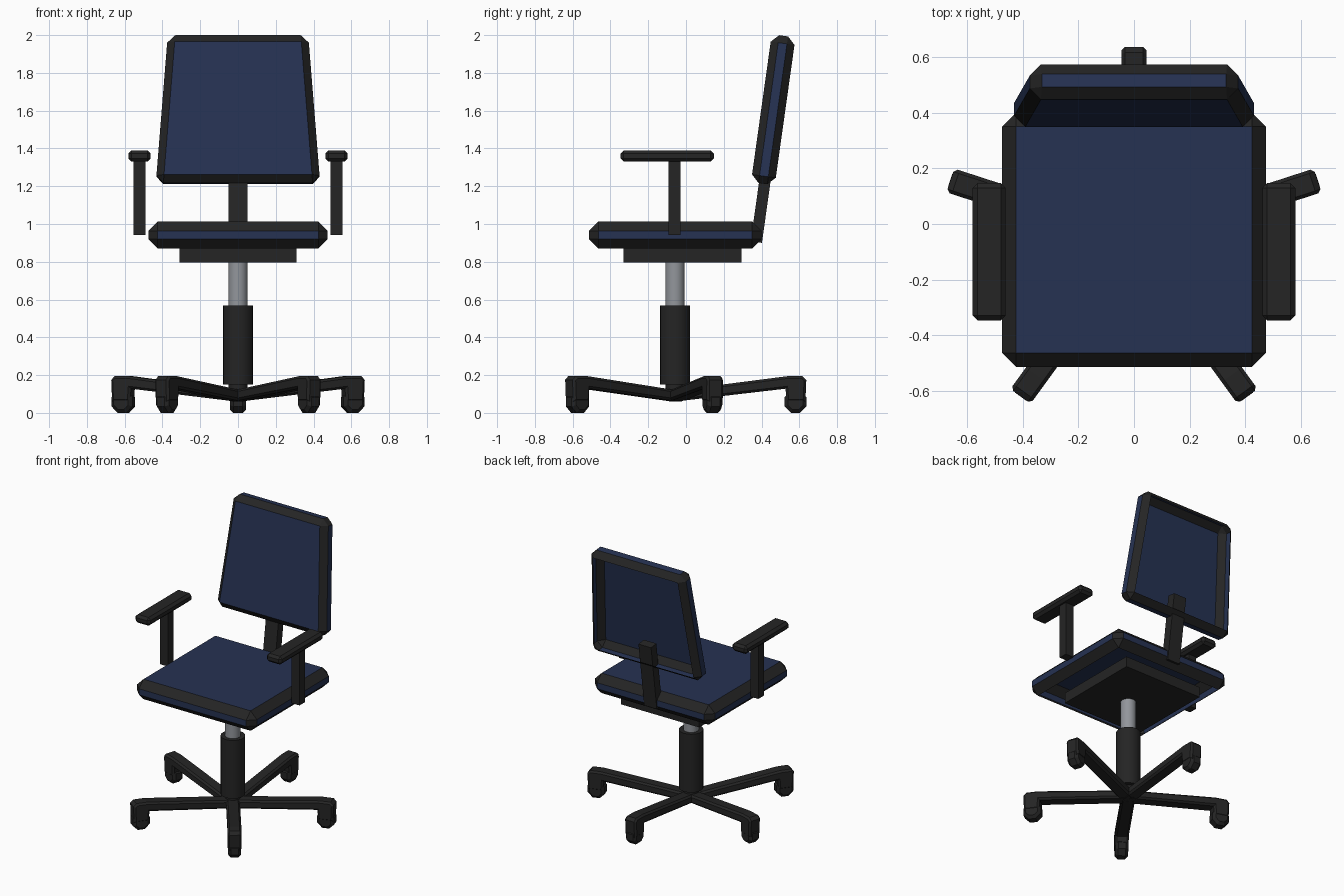
import bpy, bmesh, math
from mathutils import Matrix, Vector

if "Cube" in bpy.data.objects:
    bpy.data.objects.remove(bpy.data.objects["Cube"])


def material(name, rgb):
    m = bpy.data.materials.new(name)
    m.diffuse_color = (*rgb, 1)
    m.use_nodes = True
    m.node_tree.nodes["Principled BSDF"].inputs["Base Color"].default_value = m.diffuse_color
    return m


NAVY = material("navy fabric", (0.019, 0.032, 0.085))
BLACK = material("black plastic", (0.018, 0.018, 0.018))
GREY = material("grey metal", (0.29, 0.305, 0.33))
CY = -0.058  # column position in y


def finish(name, bm, mats, matrix=Matrix()):
    bmesh.ops.recalc_face_normals(bm, faces=bm.faces[:])
    bm.transform(matrix)
    me = bpy.data.meshes.new(name)
    bm.to_mesh(me)
    bm.free()
    for m in mats:
        me.materials.append(m)
    ob = bpy.data.objects.new(name, me)
    bpy.context.collection.objects.link(ob)
    return ob


def box_bm(size, bevel=0.0, taper=1.0):
    """Box centred on the origin; taper scales the top in x."""
    bm = bmesh.new()
    bmesh.ops.create_cube(bm, size=1)
    for v in bm.verts:
        k = taper if v.co.z > 0 else 1
        v.co = Vector((v.co.x * size[0] * k, v.co.y * size[1], v.co.z * size[2]))
    if bevel:
        bmesh.ops.bevel(bm, geom=bm.edges[:], offset=bevel, segments=1,
                        affect='EDGES', profile=0.5)
    return bm


def box(name, x, y, z, bevel=0.0):
    """Black box from (min, max) ranges."""
    r = (x, y, z)
    bm = box_bm([b - a for a, b in r], bevel)
    return finish(name, bm, [BLACK], Matrix.Translation([(a + b) / 2 for a, b in r]))


def cushion(name, size, bevel, open_dir, matrix, taper=1.0):
    """Navy shell with black chamfers, open on its hidden side."""
    bm = box_bm(size, bevel, taper)
    bm.normal_update()
    hidden = []
    for f in bm.faces:
        f.material_index = 0 if max(abs(c) for c in f.normal) > 0.95 else 1
        if f.normal.dot(Vector(open_dir)) > 0.95:
            hidden.append(f)
    bmesh.ops.recalc_face_normals(bm, faces=bm.faces[:])
    bmesh.ops.delete(bm, geom=hidden, context='FACES')
    return finish(name, bm, [NAVY, BLACK], matrix)


def cylinder(name, r, z0, z1, mat, sides=20):
    bm = bmesh.new()
    bmesh.ops.create_cone(bm, cap_ends=True, segments=sides, radius1=r, radius2=r, depth=z1 - z0)
    for f in bm.faces:
        f.smooth = abs(f.normal.z) < 0.5
    for e in bm.edges:
        e.smooth = all(f.smooth for f in e.link_faces)
    return finish(name, bm, [mat], Matrix.Translation((0, CY, (z0 + z1) / 2)))


# Seat and backrest
tilt = Matrix.Rotation(math.radians(-8), 4, 'X')
cushion("seat", (0.95, 0.915, 0.143), 0.05, (0, 0, -1),
        Matrix.Translation((0, -0.057, 0.941)))
cushion("backrest", (0.87, 0.127, 0.79), 0.04, (0, 1, 0),
        Matrix.Translation((0, 0.462, 1.605)) @ tilt, taper=0.855)

# Bar joining seat and backrest
finish("back_support", box_bm((0.10, 0.06, 0.47)), [BLACK],
       Matrix.Translation((0, 0.405, 1.137)) @ tilt)

# Plate under the seat, gas lift and column
box("seat_plate", (-0.31, 0.31), (-0.33, 0.293), (0.797, 0.872))
cylinder("gas_lift", 0.051, 0.55, 0.80, GREY)
cylinder("column", 0.08, 0.15, 0.568, BLACK)
cylinder("hub", 0.05, 0.065, 0.155, BLACK)

# Armrests
for side, s in (("left", -1), ("right", 1)):
    box("arm_post_" + side, sorted((s * 0.49, s * 0.553)), (-0.092, -0.03), (0.943, 1.34))
    box("arm_pad_" + side, sorted((s * 0.462, s * 0.581)), (-0.347, 0.147), (1.33, 1.389), 0.017)

# Five base legs, each with a down-turned tip and a wheel
profile = [(0, 0.06), (0.585, 0.128), (0.59, 0.06), (0.69, 0.06),
           (0.695, 0.175), (0.675, 0.195), (0.60, 0.195), (0, 0.118)]
for i in range(5):
    spin = Matrix.Translation((0, CY, 0)) @ Matrix.Rotation(math.radians(90 + 72 * i), 4, 'Z')
    bm = bmesh.new()
    face = bm.faces.new([bm.verts.new((r, -0.045, z)) for r, z in profile])
    ext = bmesh.ops.extrude_face_region(bm, geom=[face])
    bmesh.ops.translate(bm, vec=(0, 0.09, 0),
                        verts=[g for g in ext["geom"] if isinstance(g, bmesh.types.BMVert)])
    bmesh.ops.recalc_face_normals(bm, faces=bm.faces[:])
    rims = [e for e in bm.edges if abs(e.verts[0].co.y - e.verts[1].co.y) < 0.01]
    bmesh.ops.bevel(bm, geom=rims, offset=0.012, segments=1, affect='EDGES', profile=0.5)
    finish(f"base_leg_{i + 1}", bm, [BLACK], spin)

    bm = bmesh.new()
    bmesh.ops.create_cone(bm, cap_ends=True, segments=8, radius1=0.0628, radius2=0.0628,
                          depth=0.085, matrix=Matrix.Rotation(math.radians(22.5), 4, 'Z'))
    rims = [e for e in bm.edges if abs(e.verts[0].co.z - e.verts[1].co.z) < 0.01]
    bmesh.ops.bevel(bm, geom=rims, offset=0.018, segments=1, affect='EDGES', profile=0.5)
    # settle the flat side of the wheel on the floor
    bm.transform(Matrix.Rotation(math.radians(90), 4, 'X'))
    low = min(v.co.z for v in bm.verts)
    finish(f"wheel_{i + 1}", bm, [BLACK], spin @ Matrix.Translation((0.638, 0, -low)))
